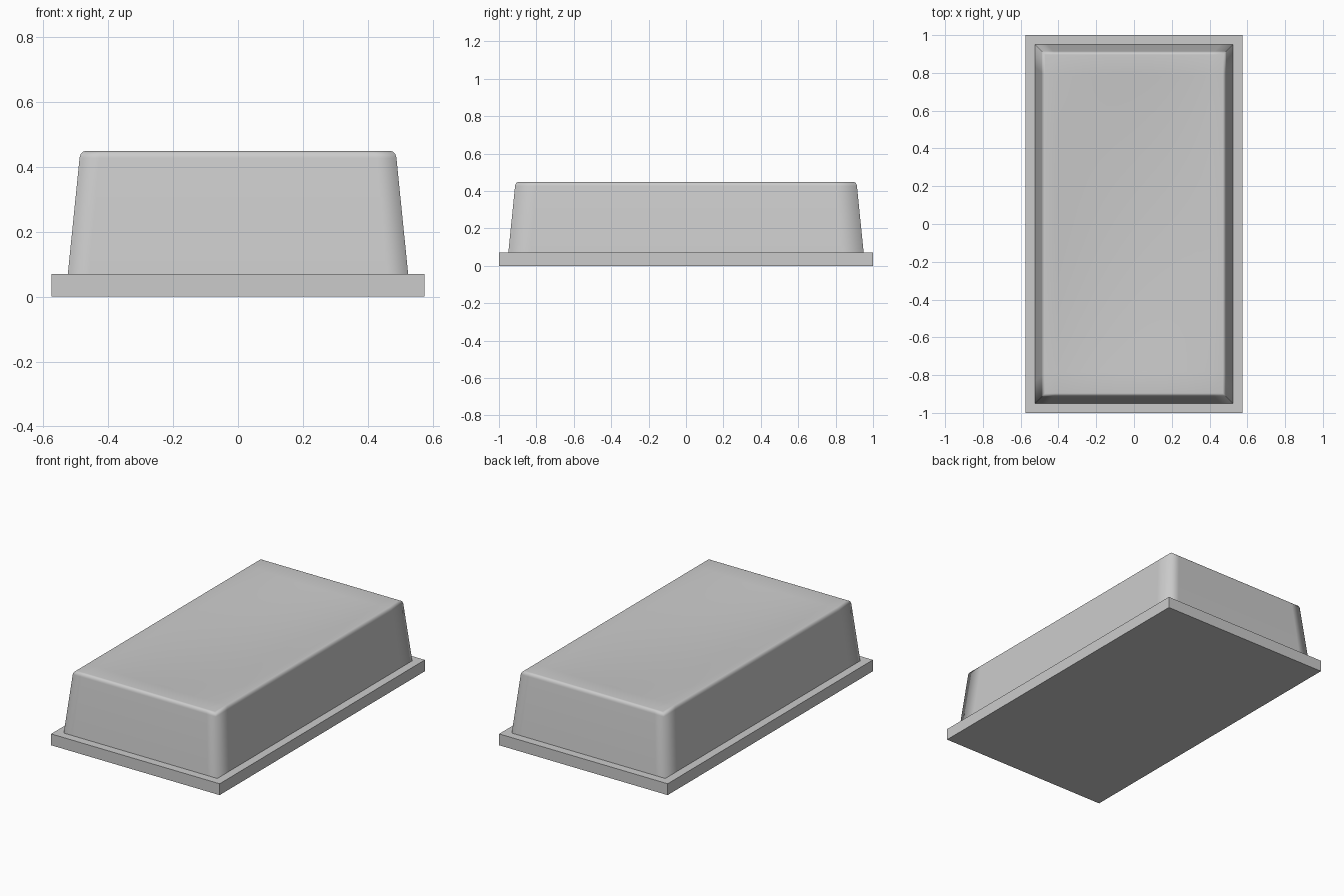
import bpy, bmesh, math

if "Cube" in bpy.data.objects:
    bpy.data.objects.remove(bpy.data.objects["Cube"])

# Half sizes and heights
plate_x, plate_y, plate_z = 0.575, 1.0, 0.07
base_x, base_y, top = 0.524, 0.95, 0.448
taper, round_xy, round_z, steps = 0.036, 0.018, 0.024, 6
dish, n = 0.035, 16

bm = bmesh.new()


def ring(hx, hy, z):
    """Rectangle outline with n segments per side."""
    t = [2 * i / n - 1 for i in range(n)]
    uv = ([(a, -1) for a in t] + [(1, a) for a in t]
          + [(-a, 1) for a in t] + [(-1, -a) for a in t])
    return [bm.verts.new((u * hx, v * hy, z)) for u, v in uv]


def bridge(a, b, smooth):
    for i in range(len(a)):
        j = (i + 1) % len(a)
        bm.faces.new((a[i], a[j], b[j], b[i])).smooth = smooth


# Flat rim plate: underside, edge and top ledge
low = ring(plate_x, plate_y, 0.0)
high = ring(plate_x, plate_y, plate_z)
foot = ring(base_x, base_y, plate_z)
bm.faces.new(low[::-1])
bridge(low, high, False)
bridge(high, foot, False)

# Tapered cover with a small rounded top edge
prev = foot
for i in range(steps + 1):
    a = math.radians(6 + 84 * i / steps)
    inset = taper + round_xy * (1 - math.cos(a))
    cur = ring(base_x - inset, base_y - inset, top - round_z * (1 - math.sin(a)))
    bridge(prev, cur, True)
    prev = cur

# Gently dished top surface
hx, hy = base_x - taper - round_xy, base_y - taper - round_xy
t = [2 * i / n - 1 for i in range(n + 1)]
grid = [[bm.verts.new((u * hx, v * hy, top - dish * (1 - u * u) * (1 - v * v)))
         for u in t] for v in t]
for j in range(n):
    for i in range(n):
        bm.faces.new((grid[j][i], grid[j][i + 1],
                      grid[j + 1][i + 1], grid[j + 1][i])).smooth = True
bmesh.ops.remove_doubles(bm, verts=bm.verts[:], dist=1e-5)

# Smooth cover, crisp plate edges
for e in bm.edges:
    if e.is_manifold and any(not f.smooth for f in e.link_faces):
        e.smooth = False

me = bpy.data.meshes.new("covered_tray")
bm.to_mesh(me)
bm.free()
bpy.context.collection.objects.link(bpy.data.objects.new("covered_tray", me))
